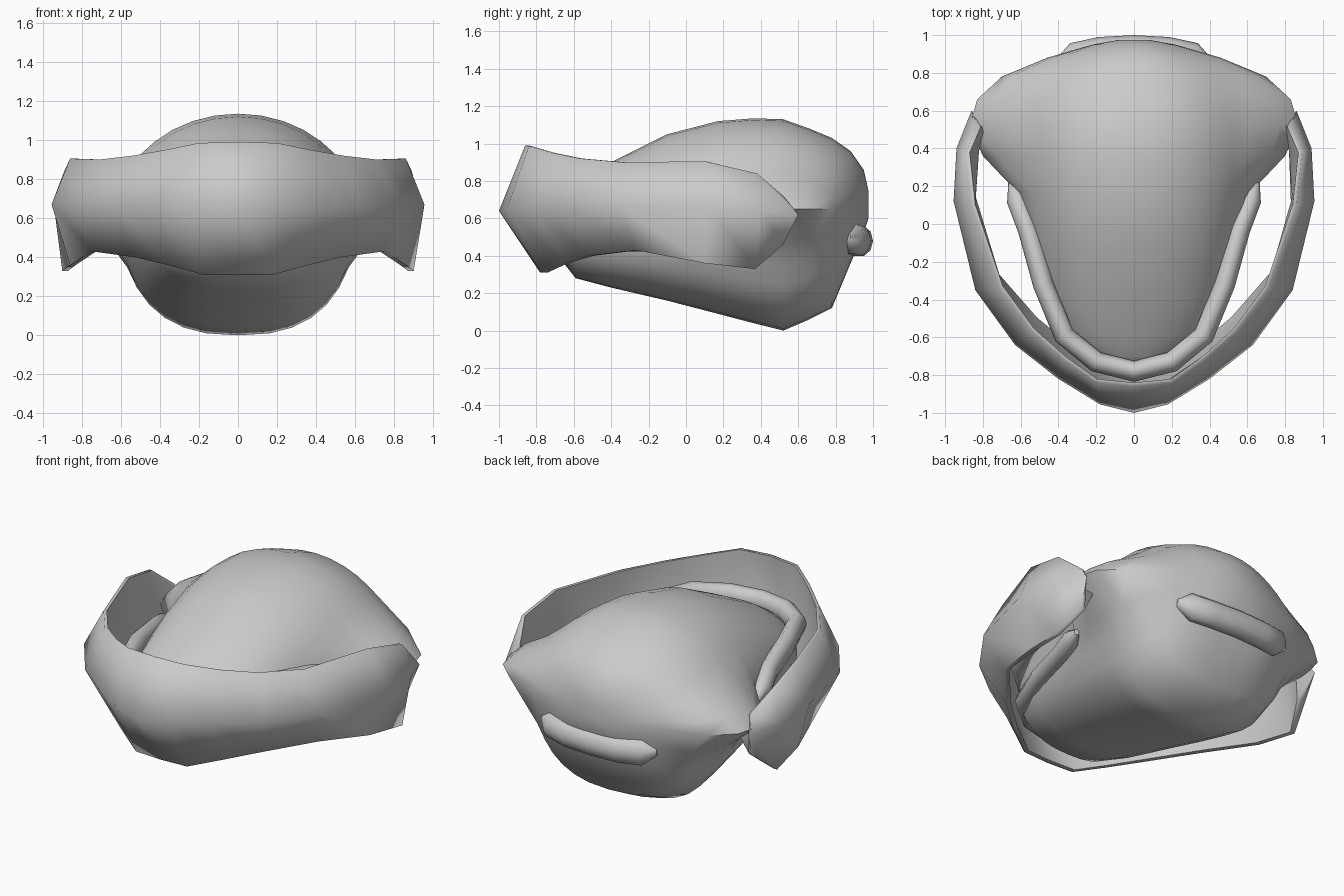
import bpy, bmesh, math
from mathutils import Vector

default_cube = bpy.data.objects.get("Cube")
if default_cube:
    bpy.data.objects.remove(default_cube, do_unlink=True)

# One matte grey for the whole model
grey = bpy.data.materials.new("light_grey")
grey.use_nodes = True
grey.diffuse_color = (0.6, 0.6, 0.6, 1)
grey.node_tree.nodes["Principled BSDF"].inputs["Base Color"].default_value = (0.6, 0.6, 0.6, 1)


def loft(name, rings, closed=True, caps=True, angle=60):
    """Skin a list of equally long point rows and return the smooth object."""
    bm = bmesh.new()
    rows = [[bm.verts.new(point) for point in ring] for ring in rings]
    count = len(rows[0])
    for first, second in zip(rows, rows[1:]):
        for i in range(count if closed else count - 1):
            j = (i + 1) % count
            bm.faces.new((first[i], first[j], second[j], second[i]))
    if caps:
        bm.faces.new(rows[0])
        bm.faces.new(rows[-1])
    bmesh.ops.recalc_face_normals(bm, faces=bm.faces)
    mesh = bpy.data.meshes.new(name)
    bm.to_mesh(mesh)
    bm.free()
    mesh.materials.append(grey)
    obj = bpy.data.objects.new(name, mesh)
    bpy.context.collection.objects.link(obj)
    bpy.ops.object.select_all(action="DESELECT")
    obj.select_set(True)
    bpy.context.view_layer.objects.active = obj
    bpy.ops.object.shade_smooth_by_angle(angle=math.radians(angle))
    return obj


def mirrored(half):
    """Complete a half path that starts on the centre line."""
    other = [tuple((-p[0], *p[1:])) for p in reversed(half[1:])]
    return other + list(half)


def tube(name, path, radius, height, sides=10):
    """Rounded ridge along a path, tapering at both ends."""
    points = [Vector(p) for p in path]
    last = len(points) - 1
    rings = []
    for i, point in enumerate(points):
        along = points[min(i + 1, last)] - points[max(i - 1, 0)]
        side = along.cross(Vector((0, 0, 1))).normalized()
        size = 0.3 if i in (0, last) else 1
        ring = []
        for k in range(sides):
            a = math.tau * k / sides
            offset = side * math.cos(a) * radius + Vector((0, 0, math.sin(a) * height))
            ring.append(point + offset * size)
        rings.append(ring)
    return loft(name, rings)


# Domed body: y, core half width, side flare, middle height, top, bottom
stations = [
    (-0.77, 0.10, 0, 0.60, 0.67, 0.52),
    (-0.70, 0.26, 0, 0.58, 0.73, 0.42),
    (-0.59, 0.37, 0, 0.58, 0.80, 0.28),
    (-0.40, 0.46, 0, 0.60, 0.90, 0.23),
    (-0.10, 0.53, 0, 0.62, 1.05, 0.16),
    (0.17, 0.58, 0.04, 0.64, 1.12, 0.09),
    (0.36, 0.60, 0.20, 0.65, 1.135, 0.04),
    (0.52, 0.60, 0.27, 0.65, 1.13, 0.0),
    (0.66, 0.58, 0.25, 0.65, 1.08, 0.06),
    (0.78, 0.52, 0.18, 0.65, 1.03, 0.12),
    (0.88, 0.38, 0.08, 0.66, 0.96, 0.36),
    (0.95, 0.22, 0, 0.66, 0.86, 0.52),
    (0.975, 0.08, 0, 0.66, 0.75, 0.60),
]


def body_ring(y, core, flare, middle, top, bottom, sides=32):
    ring = []
    for k in range(sides):
        a = math.tau * k / sides
        c, s = math.cos(a), math.sin(a)
        reach, power = (top - middle, 1) if s > 0 else (middle - bottom, 0.8)
        z = middle + math.copysign(abs(s) ** power, s) * reach
        bulge = flare * math.exp(-((z - middle) / 0.15) ** 2)
        x = math.copysign(abs(c) ** power * core + bulge * min(1, abs(c) * 3), c)
        ring.append((x if abs(c) > 0.001 else 0, y, z))
    return ring


loft("domed_body", [body_ring(*station) for station in stations])

# Curved band around the front: upper edge, outer crease and lower edge
upper_edge = [(0, -0.86, 0.99), (0.20, -0.84, 0.985), (0.37, -0.72, 0.95),
              (0.54, -0.57, 0.92), (0.71, -0.34, 0.90), (0.86, 0.10, 0.905),
              (0.89, 0.38, 0.84), (0.83, 0.52, 0.72)]
crease = [(0, -1.0, 0.64), (0.18, -0.955, 0.66), (0.40, -0.82, 0.66),
          (0.63, -0.64, 0.66), (0.84, -0.35, 0.66), (0.955, 0.12, 0.67),
          (0.94, 0.40, 0.64), (0.86, 0.60, 0.62)]
lower_edge = [(0, -0.78, 0.31), (0.18, -0.77, 0.31), (0.36, -0.66, 0.36),
              (0.53, -0.52, 0.40), (0.75, -0.27, 0.43), (0.86, 0.10, 0.36),
              (0.90, 0.37, 0.33), (0.83, 0.52, 0.46)]


def inset(point, amount):
    """Move a point towards the middle of the U, keeping its height."""
    p = Vector(point)
    inward = Vector((-p.x, 0.3 - p.y, 0)).normalized()
    return p + inward * amount


band_rings = []
for high, mid, low in zip(*map(mirrored, (upper_edge, crease, lower_edge))):
    band_rings.append([high, mid, low, inset(low, 0.03), inset(mid, 0.12), inset(high, 0.02)])
loft("front_band", band_rings, angle=70)

# Lips lying in the gap between the body and the band
lip = [(0, -0.78), (0.20, -0.73), (0.37, -0.59), (0.48, -0.32),
       (0.56, -0.03), (0.62, 0.13), (0.65, 0.22)]
upper_heights = (0.72, 0.73, 0.75, 0.75, 0.71, 0.66, 0.64)
upper_lip = [(x, y, z) for (x, y), z in zip(lip, upper_heights)]
lower_lip = [(x, y + 0.04, 0.48) for x, y in lip]
tube("upper_lip", mirrored(upper_lip), 0.055, 0.07)
tube("lower_lip", mirrored(lower_lip), 0.05, 0.06)

# Rounded ridge across the back
back_ridge = [(0, 0.93, 0.48), (0.18, 0.92, 0.48), (0.32, 0.89, 0.49), (0.40, 0.86, 0.50)]
tube("back_ridge", mirrored(back_ridge), 0.07, 0.085)
